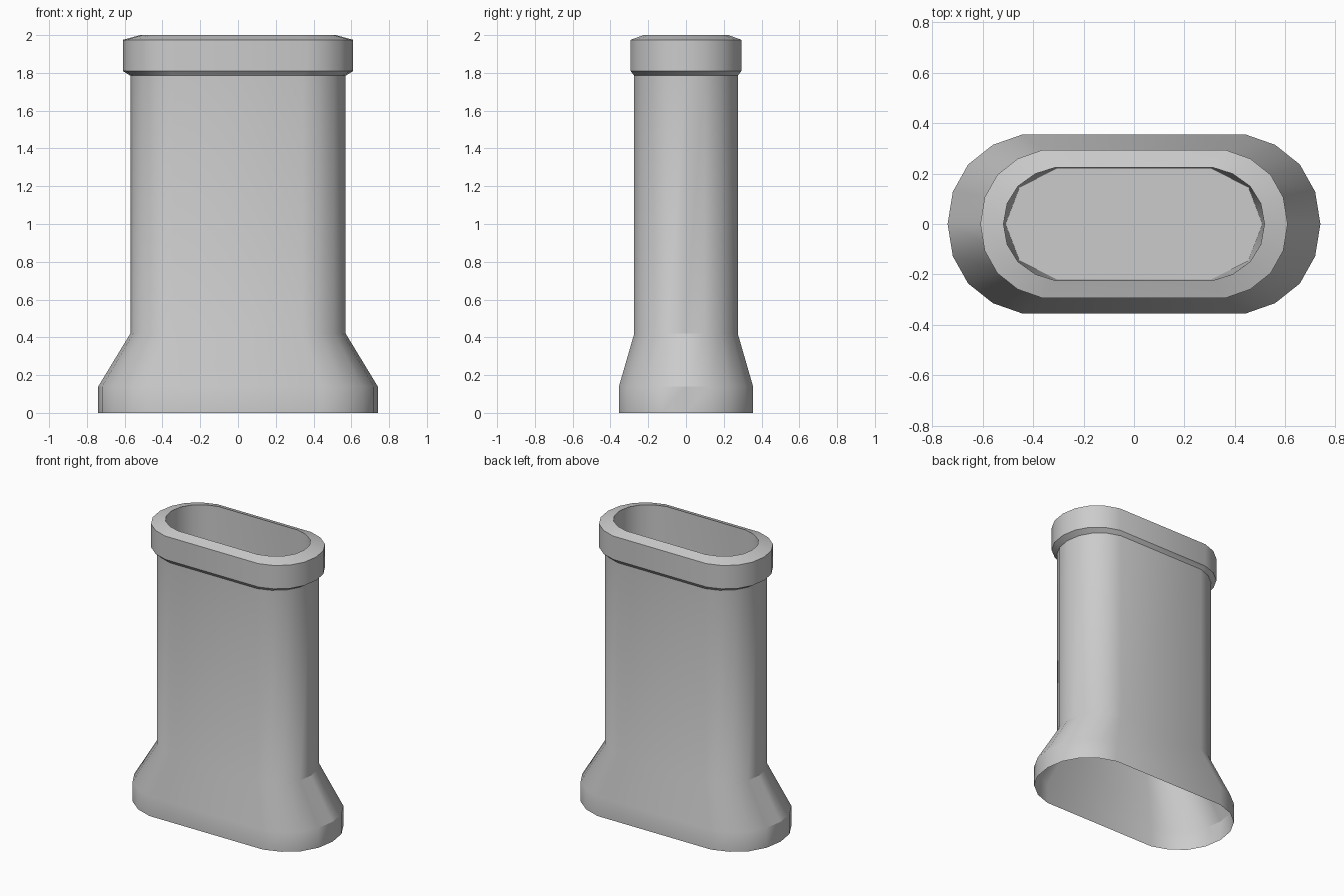
import bpy, bmesh, math

if "Cube" in bpy.data.objects:
    bpy.data.objects.remove(bpy.data.objects["Cube"])

# one quarter of the rounded end, as fractions of half width / half depth
QUARTER = [(1, 0), (.972, .36), (.89, .665), (.757, .885), (.6, 1)]


def outline(a, b, z, step=1):
    """Closed rounded-oblong loop, 9 points per end (5 when step is 2)."""
    q = QUARTER[::step]
    end = [(x, -y) for x, y in q[:0:-1]] + q
    pts = end + [(-x, -y) for x, y in end]
    return [(a * x, b * y, z) for x, y in pts]


bm = bmesh.new()


def ring(*args):
    return [bm.verts.new(p) for p in outline(*args)]


# outer skin: base, flare, shaft, collar, rim down to the opening
profile = [(.74, .355, 0), (.74, .355, .14), (.57, .274, .42), (.57, .274, 1.785),
           (.61, .293, 1.81), (.61, .293, 1.975), (.518, .225, 2.0)]
rings = [ring(*p) for p in profile]
n = len(rings[0])
for lo, hi in zip(rings, rings[1:]):
    for i in range(n):
        j = (i + 1) % n
        bm.faces.new((lo[i], lo[j], hi[j], hi[i]))

# inner shaft: coarser facets running down to a flat floor
top = rings[-1]
floor = ring(.51, .22, 1.0, 2)
m = len(floor)
inner = []
for e in range(2):
    for s in range(4):
        k, c = e * 9 + s * 2, e * 5 + s
        a, b, d = top[k], top[k + 1], top[k + 2]
        p, q = floor[c], floor[c + 1]
        inner += [bm.faces.new(f) for f in ((a, b, p), (b, q, p), (b, d, q))]
    k, c = e * 9 + 8, e * 5 + 4
    inner.append(bm.faces.new((top[k], top[(k + 1) % n], floor[(c + 1) % m], floor[c])))
inner.append(bm.faces.new(floor))

bm.normal_update()
mesh = bpy.data.meshes.new("chimney_pot")
bm.to_mesh(mesh)
bm.free()
pot = bpy.data.objects.new("chimney_pot", mesh)
bpy.context.collection.objects.link(pot)

# smooth body with crisp collar edges
bpy.context.view_layer.objects.active = pot
pot.select_set(True)
bpy.ops.object.shade_smooth_by_angle(angle=math.radians(30))
